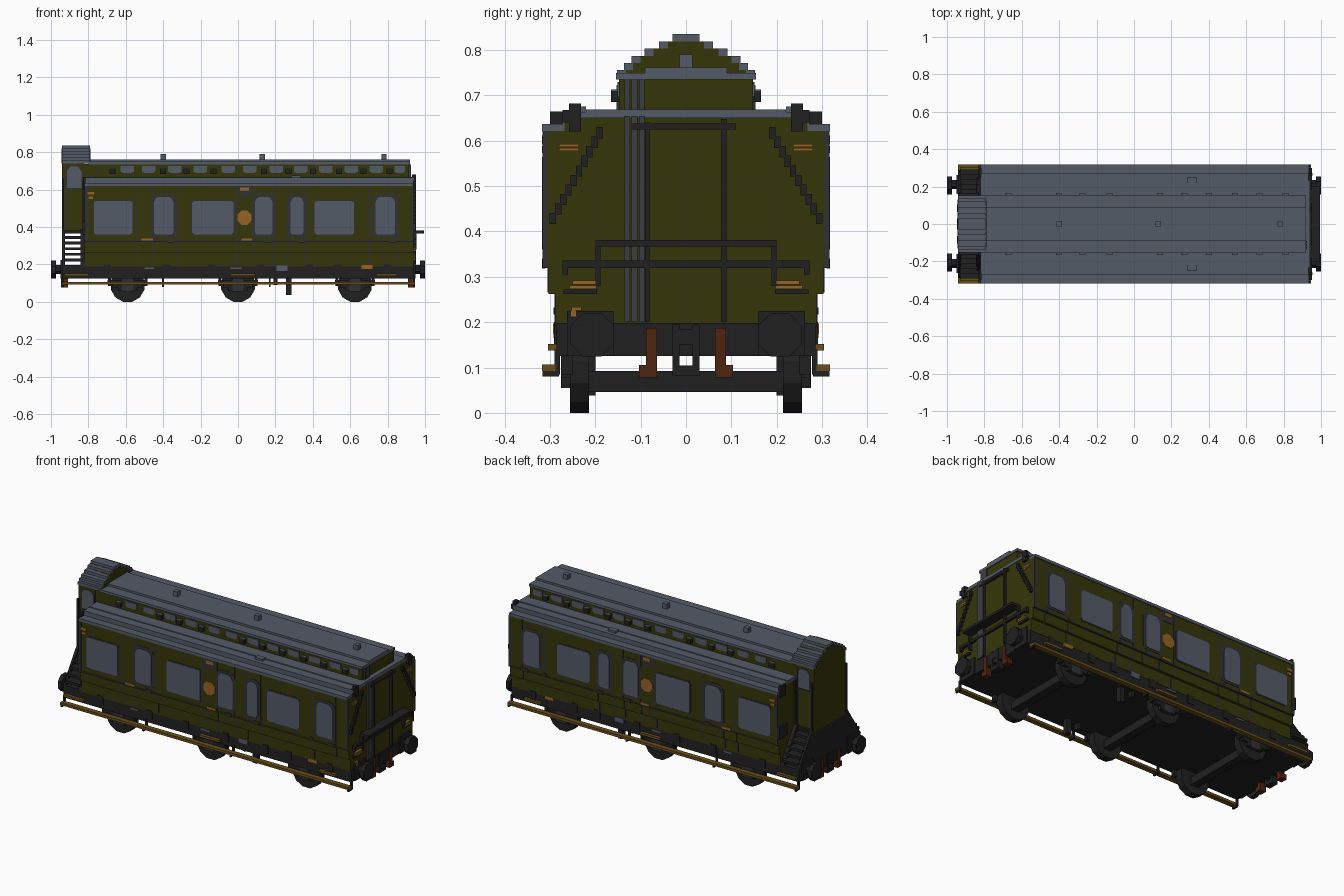
import bpy, bmesh, math

cube = bpy.data.objects.get("Cube")
if cube:
    bpy.data.objects.remove(cube, do_unlink=True)


def material(name, rgb):
    m = bpy.data.materials.new(name)
    m.use_nodes = True
    m.diffuse_color = (*rgb, 1)
    b = next(n for n in m.node_tree.nodes if n.type == 'BSDF_PRINCIPLED')
    b.inputs["Base Color"].default_value = (*rgb, 1)
    b.inputs["Roughness"].default_value = 0.8
    return m


GREEN = material("olive_green", (0.036, 0.036, 0.003))
GREY = material("blue_grey", (0.088, 0.105, 0.137))
BLACK = material("iron_black", (0.0145, 0.0145, 0.015))
TRIM = material("dark_trim", (0.030, 0.031, 0.033))
PIPE = material("pipe_grey", (0.045, 0.047, 0.052))
ORANGE = material("brass_orange", (0.30, 0.125, 0.018))
WOOD = material("board_brown", (0.14, 0.075, 0.010))
RED = material("hose_red_brown", (0.080, 0.017, 0.005))


def box(x0, x1, y0, y1, z0, z1):
    return ('x', [(y0, z0), (y1, z0), (y1, z1), (y0, z1)], x0, x1)


def disc(axis, u, v, r, a, b, n=12):
    return (axis, [(u + r * math.cos((i + .5) * math.tau / n),
                    v + r * math.sin((i + .5) * math.tau / n)) for i in range(n)], a, b)


def build(name, mat, shapes, mirror=False):
    """Extrude each profile along its axis; optionally repeat on the other side."""
    bm = bmesh.new()
    for axis, pts, a, b in shapes:
        for s in ((1, -1) if mirror else (1,)):
            rings = []
            for d in (a, b):
                co = [(d, u, v) if axis == 'x' else (u, d, v) for u, v in pts]
                rings.append([bm.verts.new((x, y * s, z)) for x, y, z in co])
            n = len(pts)
            bm.faces.new(rings[0])
            bm.faces.new(rings[1][::-1])
            for i in range(n):
                j = (i + 1) % n
                bm.faces.new((rings[0][i], rings[1][i], rings[1][j], rings[0][j]))
    bmesh.ops.recalc_face_normals(bm, faces=bm.faces)
    me = bpy.data.meshes.new(name)
    bm.to_mesh(me)
    bm.free()
    me.materials.append(mat)
    ob = bpy.data.objects.new(name, me)
    bpy.context.collection.objects.link(ob)
    return ob


# Carriage body, stepped inwards towards the frame
half = [(.288, .19), (.288, .262), (.303, .262), (.303, .32), (.313, .32),
        (.313, .622), (.268, .622), (.268, .65)]
build("body", GREEN, [('x', half + [(-y, z) for y, z in reversed(half)], -.82, .938)])
build("underframe", BLACK, [box(-.94, .942, -.286, .286, .125, .198)])

# Main roof and raised centre roof
build("main_roof", GREY, [box(-.82, .936, -.318, .318, .62, .637),
                          box(-.82, .936, -.272, .272, .637, .65),
                          box(-.82, .942, -.272, .272, .65, .664),
                          box(-.82, .942, -.22, .22, .664, .669)])
build("clerestory", GREEN, [box(-.82, .915, -.148, .148, .66, .737)])
build("clerestory_roof", GREY, [box(-.80, .92, -.154, .154, .735, .75),
                                box(-.80, .92, -.09, .09, .75, .762)])
build("roof_vents", GREY, [box(x - .014, x + .014, -.014, .014, .76, .79)
                           for x in (-.4, .13, .78)])
build("roof_hatches", GREY, [box(.285, .335, .22, .25, .66, .676)], True)
lamps = [-.67, -.40, -.275, -.13, .14, .27, .40, .54, .67, .81]
build("clerestory_ventilators", BLACK, [box(x - .016, x + .016, .145, .165, .685, .71)
                                        for x in lamps], True)
build("ventilator_caps", GREY, [box(x - .016, x + .016, .145, .165, .71, .713)
                                for x in lamps], True)
panes = []
for a, b in zip(lamps, lamps[1:] + [.92]):
    n = 2 if b - a > .2 else 1
    w = (b - a - .04) / n
    for k in range(n):
        c = a + .02 + w * (k + .5)
        h = min(.036, w / 2 - .006)
        panes.append(('y', [(c - h, .698), (c - h + .012, .69), (c + h - .012, .69),
                            (c + h, .698), (c + h, .726), (c - h, .726)], .147, .151))
build("clerestory_windows", GREY, panes, True)

# Lookout cabin at the rear, with stepped arched roof
build("cabin", GREEN, [box(-.94, -.82, -.148, .148, .365, .75)])
steps = [(.152, .74, .756), (.137, .756, .772), (.12, .772, .787),
         (.092, .787, .803), (.06, .803, .819), (.03, .819, .835)]
build("cabin_roof", GREY, [box(-.942, -.79, -y, y, a, b) for y, a, b in steps])
build("cabin_gables", GREEN, [box(-.944, -.788, -y + .02, y - .02, a, b)
                              for y, a, b in steps[:5]])
build("cabin_door_trim", TRIM, [box(-.925, -.918, .146, .151, .37, .73),
                                box(-.835, -.828, .146, .151, .37, .73),
                                box(-.925, -.828, .146, .151, .595, .603)], True)
build("cabin_windows", GREY, [('y', [(-.914, .61), (-.838, .61), (-.838, .7), (-.855, .723),
                                     (-.897, .723), (-.914, .7)], .147, .153)], True)
build("cabin_handrails", BLACK, [box(-.942, -.93, .148, .162, .37, .66),
                                 box(-.832, -.815, .24, .316, .36, .43),
                                 box(-.83, -.815, .25, .3, .60, .665),
                                 box(-.832, -.818, .15, .165, .37, .65)], True)
build("cabin_stairs", BLACK, [box(-.93, -.832, .145, .292 - .026 * i, .217 + .03 * i, .232 + .03 * i)
                              for i in range(6)], True)
build("stair_stringers", BLACK, [('x', [(.29, .198), (.16, .198), (.15, .39), (.165, .39)], -.842, -.82)], True)
build("stair_end_panel", BLACK, [('x', [(-.29, .198), (.29, .198), (.165, .385), (.148, .385), (.148, .365),
                                        (-.148, .365), (-.148, .385), (-.165, .385)], -.94, -.926)])

# Side windows: wide ones with clipped corners, narrow ones with arched tops
wide = [(-.77, -.565), (-.245, -.025), (.41, .62)]
narrow = [(-.45, -.345), (.09, .185), (.28, .35), (.735, .84)]


def pane(x0, x1, z0, z1, c, d, y):
    return ('y', [(x0 + .01, z0), (x1 - .01, z0), (x1, z0 + .012), (x1, z1 - d), (x1 - c * .35, z1 - d * .35),
                  (x1 - c, z1), (x0 + c, z1), (x0 + c * .35, z1 - d * .35), (x0, z1 - d),
                  (x0, z0 + .012)], .31, y)


build("wide_window_frames", TRIM, [pane(a - .006, b + .006, .354, .546, .015, .015, .3145) for a, b in wide], True)
build("narrow_window_frames", TRIM, [pane(a - .016, b + .016, .348, .578, .03, .035, .315) for a, b in narrow], True)
build("wide_windows", GREY, [pane(a, b, .36, .54, .012, .012, .317) for a, b in wide], True)
build("narrow_windows", GREY, [pane(a, b, .36, .562, .025, .03, .3175) for a, b in narrow], True)

# Door seams, waist line and corner posts
seams = [-.54, -.455, -.32, -.01, .08, .195, .265, .365, .70, .855]
build("door_seams", TRIM, [box(x - .004, x + .004, y - .01, y + .002, a, b) for x in seams
                           for y, a, b in ((.313, .33, .62), (.303, .265, .32), (.288, .2, .262))], True)
build("waist_line", TRIM, [box(-.82, .938, .305, .315, .32, .328)], True)
build("corner_posts", TRIM, [box(x, x + .016, .306, .316, .32, .62) for x in (-.821, .924)], True)
build("door_handles", TRIM, [box(x - .018, x + .018, .31, .318, .318, .335)
                             for x in (-.36, .16, .34, .83)], True)

# Emblem panel and small brass plates
build("emblem_panel", TRIM, [box(.0, .07, .31, .315, .56, .62)], True)
build("emblem", ORANGE, [disc('y', .035, .45, .041, .31, .318, 8)], True)
build("brass_plates", ORANGE, [box(.012, .058, .31, .318, .592, .612), box(-.515, -.455, .31, .318, .328, .34),
                               box(.02, .075, .31, .318, .328, .34), box(-.805, -.77, .31, .318, .573, .588),
                               box(-.80, -.775, .31, .318, .55, .564),
                               box(.66, .72, .28, .293, .175, .197)], True)
build("door_knob", RED, [box(.692, .71, .31, .318, .328, .34)], True)
build("frame_plates", GREY, [box(.205, .265, .28, .292, .165, .195), box(-.50, -.45, .28, .291, .175, .185),
                             box(-.04, .02, .28, .291, .175, .185)], True)
build("frame_blocks", BLACK, [box(x - .02, x + .02, .28, .291, .15, .2)
                              for x in (-.7, -.38, -.14, .12, .38, .53, .8)], True)

# Running boards with hangers and short upper steps
build("running_boards", WOOD, [box(-.94, .945, .288, .318, .092, .107)], True)
build("upper_steps", WOOD, [box(a, b, .28, .304, .138, .152) for a, b in
                            ((-.93, -.80), (-.04, .09), (.74, .85))], True)
build("board_hangers", BLACK, [box(x - .005, x + .005, .28, .316, .08, .094)
                               for x in (-.935, -.4, .17, .94)]
      + [box(x - .005, x + .005, .278, .29, .085, .14) for x in (-.935, -.4, .17, .94)], True)

# Three axles with wheels, springs and boxes
wheels, hubs, springs, axles = [], [], [], []
for x in (-.59, 0, .625):
    wheels.append(disc('y', x, .09, .093, .214, .256))
    hubs.append(box(x - .03, x + .03, .25, .276, .055, .13))
    springs += [box(x - .107, x + .107, .25, .274, .098, .118), box(x - .08, x + .08, .25, .274, .078, .098),
                box(x - .05, x + .05, .25, .274, .058, .078),
                box(x - .105, x - .09, .25, .276, .085, .14), box(x + .09, x + .105, .25, .276, .085, .14)]
    axles.append(box(x - .024, x + .024, -.215, .215, .046, .092))
build("wheels", BLACK, wheels, True)
build("axle_boxes", TRIM, hubs, True)
build("leaf_springs", BLACK, springs, True)
build("axles", BLACK, axles)
build("brake_posts", BLACK, [box(.257, .285, .2, .23, .038, .14), box(.19, .21, .2, .23, .09, .14)], True)

# Buffers, draw hooks and hoses at both ends
heads, stems, hooks, hoses = [], [], [], []
for s in (-1, 1):
    def end(a, b, *r):
        return box(min(s * a, s * b), max(s * a, s * b), *r)
    heads.append(disc('x', .207, .172, .052, s * .974, s * .999, 8))
    stems += [disc('x', .21, .172, .026, s * .93, s * .98, 8), end(.93, .948, .16, .262, .125, .225)]
    hooks += [end(.91, .946, -.03, -.014, .082, .195), end(.91, .946, .014, .03, .082, .195),
              end(.91, .946, -.03, .03, .082, .105), end(.91, .946, -.018, .018, .15, .185)]
    hoses += [end(.91, .947, .064, .088, .082, .187), end(.91, .947, .064, .104, .078, .106)]
build("buffer_heads", BLACK, heads, True)
build("buffer_stems", BLACK, stems, True)
build("draw_hooks", BLACK, hooks)
build("brake_hoses", RED, hoses, True)

# End wall fittings: railing, stepped diagonal stays, pipes and lamp brackets
build("end_railing", BLACK, [box(.936, .995, -.2, .2, .367, .381), box(.936, .952, -.27, .27, .32, .336),
                             box(.936, .955, -.2, -.188, .28, .38), box(.936, .955, .188, .2, .28, .38),
                             box(.936, .955, -.272, -.26, .305, .336), box(.936, .955, .26, .272, .305, .336),
                             box(.936, .952, -.118, .11, .625, .638),
                             box(.936, .952, .077, .089, .2, .648), box(.936, .952, -.09, -.08, .2, .64)])
build("diagonal_stays", BLACK, [box(.936, .952, .183 + .0115 * i, .197 + .0115 * i, .605 - .021 * i, .63 - .021 * i)
                                for i in range(10)], True)
build("end_pipes", PIPE, [box(.936, .948, y, y + .013, .2, .655) for y in (-.136, -.12, -.104)]
      + [box(.91, .924, y, y + .013, .66, .735) for y in (-.136, -.12, -.104)])
build("lamp_brackets", BLACK, [box(.936, .95, .196, .27, .262, .272), box(.93, .952, .232, .258, .62, .682),
                               box(.93, .952, .258, .272, .64, .668)], True)
build("end_brass", ORANGE, [box(.936, .953, .197, .257, .273, .281), box(.936, .953, .197, .25, .283, .292),
                            box(.93, .942, .236, .28, .577, .584), box(.93, .942, .236, .28, .586, .593)], True)
build("end_badge", ORANGE, [box(.936, .95, -.252, -.23, .226, .234), box(.936, .95, -.254, -.242, .212, .226)])
